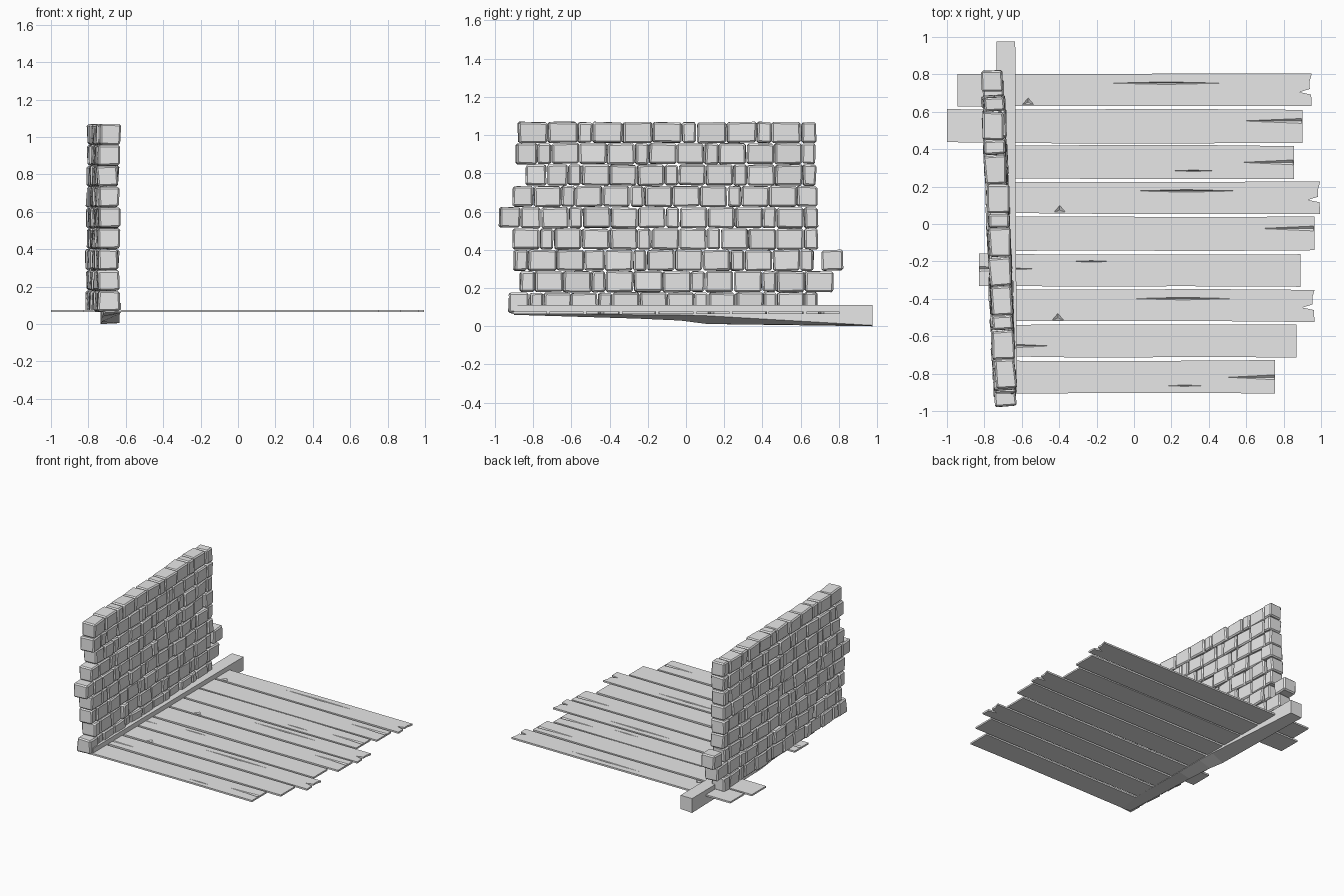
import bpy, bmesh, math, random
from mathutils import Vector, Matrix

random.seed(4)
cube = bpy.data.objects.get("Cube")
if cube:
    bpy.data.objects.remove(cube)

grey = bpy.data.materials.new("plain grey")
grey.use_nodes = True
GREY = (0.8, 0.8, 0.8, 1)
grey.diffuse_color = GREY
grey.node_tree.nodes["Principled BSDF"].inputs["Base Color"].default_value = GREY


def jit(a):
    return random.uniform(-a, a)


def finish(bm, name):
    bmesh.ops.recalc_face_normals(bm, faces=bm.faces[:])
    mesh = bpy.data.meshes.new(name)
    bm.to_mesh(mesh)
    bm.free()
    mesh.materials.append(grey)
    obj = bpy.data.objects.new(name, mesh)
    bpy.context.collection.objects.link(obj)
    return obj


# Brick wall: each row is a string of long, medium and short bricks
WIDTH = {"L": 30, "M": 23, "S": 15}
THICK, HEIGHT, PITCH = 0.112, 0.108, 0.1115
SLOPE = -0.039


def wall_x(y):
    return -0.725 + SLOPE * y


def add_brick(bm, y0, y1, z):
    y = (y0 + y1) / 2
    turn = Matrix.Rotation(-SLOPE + jit(0.05), 4, 'Z') @ Matrix.Rotation(jit(0.02), 4, 'X')
    place = Matrix.Translation((wall_x(y) + jit(0.007), y, z)) @ turn
    size = Matrix.Diagonal((THICK, y1 - y0 - 0.005, HEIGHT, 1))
    made = bmesh.ops.create_cube(bm, size=1, matrix=place @ size)
    for v in made["verts"]:
        v.co += Vector((jit(0.006), jit(0.003), jit(0.003)))


rows = [
    (-0.93, 0.69, "MSLLSLLLSLLSLS"),
    (-0.87, 0.77, "SLLSLLLSLLSLL"),
    (-0.90, 0.67, "SLLMLSLLLSLLS"),
    (-0.91, 0.69, "LSLLLSLLSLLLS"),
    (-0.98, 0.69, "MMLSLLLSLLLSLS"),
    (-0.91, 0.69, "MLSLLSLLLSLLM"),
    (-0.84, 0.68, "MMSLLLSLLSLLS"),
    (-0.89, 0.68, "MSLLLSLLSLLLS"),
    (-0.88, 0.68, "LLSLLLSLLSLS"),
]
for i, (start, end, pattern) in enumerate(rows):
    bm = bmesh.new()
    z = 0.122 + i * PITCH
    unit = (end - start) / sum(WIDTH[c] for c in pattern)
    y = start
    for c in pattern:
        add_brick(bm, y, y + WIDTH[c] * unit, z)
        y += WIDTH[c] * unit
    if i == 2:  # lone brick past the end of the wall
        add_brick(bm, 0.705, 0.823, z)
    row = finish(bm, f"brick_row_{i + 1}")
    bevel = row.modifiers.new("worn_edges", 'BEVEL')
    bevel.width = 0.009
    bevel.segments = 1

# Beam: square at the back end, its underside rising toward the front
sections = [  # y, left x, right x, bottom left z, bottom right z
    (-0.90, -0.72, -0.625, 0.06, 0.065),
    (-0.25, -0.725, -0.63, 0.04, 0.06),
    (-0.03, -0.73, -0.63, 0.03, 0.06),
    (0.11, -0.73, -0.632, 0.012, 0.055),
    (0.975, -0.735, -0.635, 0.0, 0.005),
]
bm = bmesh.new()
rings = []
for y, xl, xr, zl, zr in sections:
    corners = ((xl, zl), (xr, zr), (xr, 0.112), (xl, 0.112))
    rings.append([bm.verts.new((x, y, z)) for x, z in corners])
for a, b in zip(rings, rings[1:]):
    for k in range(4):
        n = (k + 1) % 4
        bm.faces.new((a[k], a[n], b[n], b[k]))
bm.faces.new(rings[0])
bm.faces.new(rings[-1])
finish(bm, "floor_beam")

# Floor planks: outline with carved grooves that run down to a deep point
TOP, BOTTOM = 0.0765, 0.0635


def loop_edges(bm, verts):
    return [bm.edges.new((verts[i], verts[(i + 1) % len(verts)])) for i in range(len(verts))]


def plank(name, outline, grooves):
    bm = bmesh.new()
    top = [bm.verts.new((x, y, TOP)) for x, y in outline]
    low = [bm.verts.new((x, y, BOTTOM)) for x, y in outline]
    edges = loop_edges(bm, top)
    carved = []
    for points, deep in grooves:
        ring = [bm.verts.new((x, y, TOP)) for x, y in points]
        edges += loop_edges(bm, ring)
        carved.append((ring, bm.verts.new((*deep, BOTTOM + 0.001))))
    bmesh.ops.triangle_fill(bm, edges=edges, use_beauty=True, normal=(0, 0, 1))
    for ring, deep in carved:
        for i in range(len(ring)):
            bm.faces.new((ring[i], ring[(i + 1) % len(ring)], deep))
    for i in range(len(top)):
        n = (i + 1) % len(top)
        bm.faces.new((top[i], top[n], low[n], low[i]))
    bm.faces.new(low)
    finish(bm, name)


def slit(x0, x1, y, half):
    m = (x0 + x1) / 2
    return [(x0, y), (m, y - half), (x1, y), (m, y + half)], (m, y)


def wedge(tip, end, y, half):
    return [(tip, y), (end, y - half), (end, y + half)], (end, y)


def chip(x, y):
    return [(x - 0.03, y), (x + 0.03, y), (x, y + 0.035)], (x, y + 0.01)


# kind, left x, right x, front y, back y
boards = [
    ("split", -0.69, 0.755, -0.91, -0.725),
    ("reversed", -0.73, 0.87, -0.715, -0.533),
    ("notched", -0.75, 0.965, -0.525, -0.345),
    ("split_reversed", -0.83, 0.89, -0.337, -0.157),
    ("wedged", -0.765, 0.965, -0.147, 0.043),
    ("notched", -0.745, 0.995, 0.052, 0.23),
    ("split", -0.75, 0.855, 0.24, 0.423),
    ("wedged", -1.0, 0.9, 0.43, 0.616),
    ("notched", -0.945, 0.95, 0.627, 0.807),
]
for i, (kind, x0, x1, y0, y1) in enumerate(boards):
    length, mid = x1 - x0, (y0 + y1) / 2

    def at(t):
        return x0 + length * t

    steps = (0, 0.3, 0.65, 1)
    front = [(at(t), y0 + abs(jit(0.008))) for t in steps]
    back = [(at(t), y1 - abs(jit(0.008))) for t in reversed(steps)]
    end = []
    if kind == "notched":
        end = [(x1 - 0.003, mid - 0.025), (x1 - 0.065, mid - 0.012),
               (x1 - 0.01, mid + 0.005), (x1 - 0.012, mid + 0.04)]
        grooves = [slit(at(0.43), at(0.75), mid + 0.036, 0.007), chip(at(0.2), y0 + 0.012)]
    elif kind == "wedged":
        grooves = [wedge(at(0.83), x1 - 0.004, mid + 0.028, 0.013)]
    elif kind == "reversed":
        grooves = [wedge(at(0.18), x0 + 0.004, mid - 0.028, 0.013)]
    elif kind == "split":
        grooves = [wedge(at(0.825), x1 - 0.004, mid - 0.002, 0.013),
                   slit(at(0.6), at(0.73), mid - 0.047, 0.004)]
    else:
        grooves = [wedge(at(0.175), x0 + 0.004, mid + 0.007, 0.013),
                   slit(at(0.29), at(0.41), mid + 0.047, 0.004)]
    plank(f"floor_plank_{i + 1}", front + end + back, grooves)
